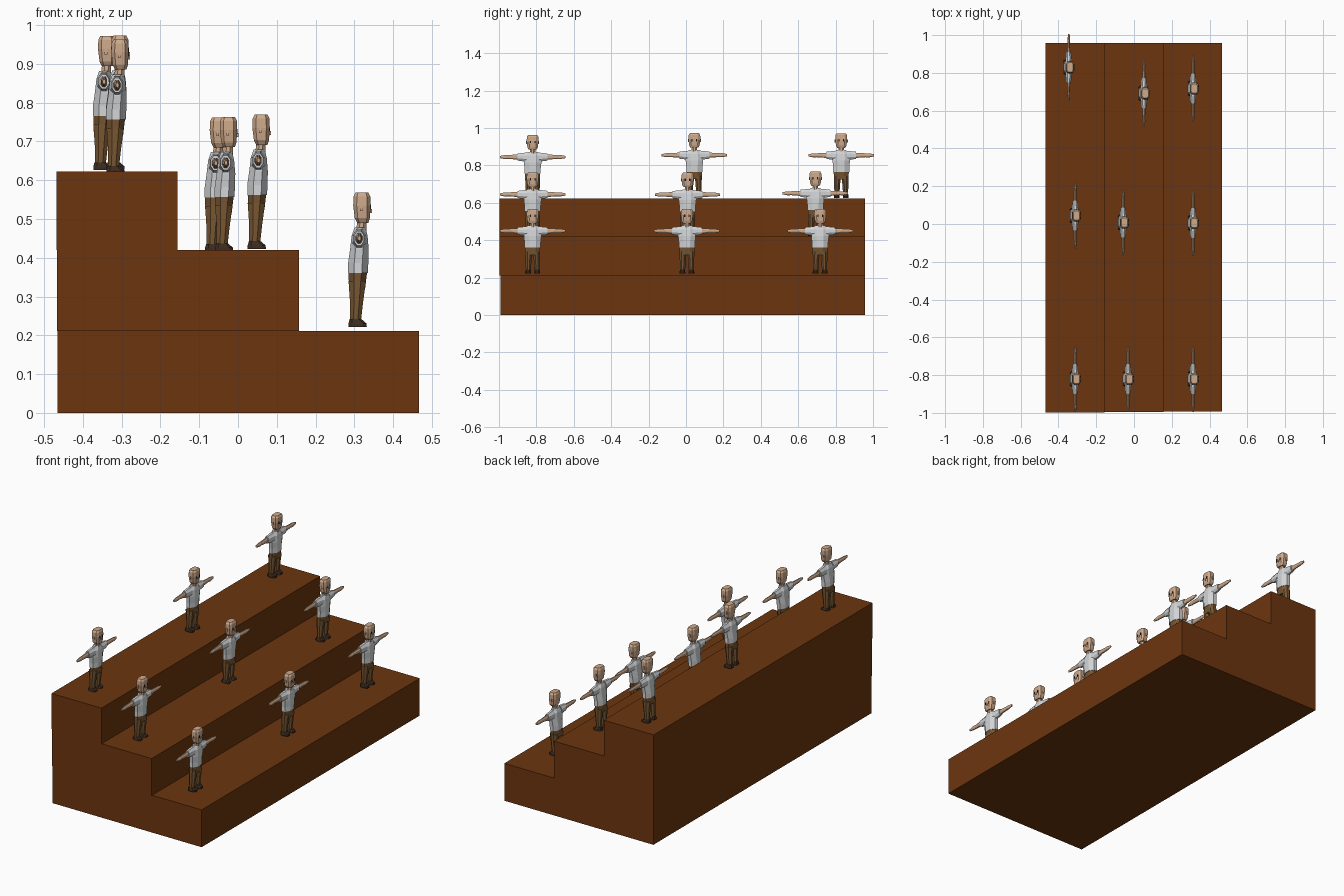
import bpy, bmesh


def material(name, rgb):
    m = bpy.data.materials.new(name)
    m.diffuse_color = (*rgb, 1)
    return m


WOOD = material("brown wood", (0.150, 0.036, 0.0045))
FIGURE_MATS = [
    material("skin", (0.62, 0.40, 0.26)),
    material("white shirt", (0.66, 0.67, 0.68)),
    material("brown trousers", (0.19, 0.095, 0.032)),
    material("dark shoes", (0.045, 0.025, 0.014)),
    material("black eyes", (0.01, 0.008, 0.008)),
]
SKIN, SHIRT, TROUSERS, SHOES, EYES = range(5)


def add_object(name, bm, mats):
    bmesh.ops.recalc_face_normals(bm, faces=bm.faces)
    mesh = bpy.data.meshes.new(name)
    bm.to_mesh(mesh)
    bm.free()
    for m in mats:
        mesh.materials.append(m)
    ob = bpy.data.objects.new(name, mesh)
    bpy.context.collection.objects.link(ob)
    return ob


def box(bm, x0, x1, y0, y1, z0, z1, mat=0):
    v = bmesh.ops.create_cube(bm, size=1)["verts"]
    for p in v:
        p.co = ((x0 if p.co.x < 0 else x1), (y0 if p.co.y < 0 else y1),
                (z0 if p.co.z < 0 else z1))
    for f in {f for p in v for f in p.link_faces}:
        f.material_index = mat


def loft(bm, sections, mat, place, cut=0.3):
    """Join eight-sided sections (t, a0, a1, b0, b1); place maps (t, a, b) to xyz."""
    rings = []
    for t, a0, a1, b0, b1 in sections:
        ca, cb = (a1 - a0) * cut, (b1 - b0) * cut
        pts = [(a0 + ca, b0), (a1 - ca, b0), (a1, b0 + cb), (a1, b1 - cb),
               (a1 - ca, b1), (a0 + ca, b1), (a0, b1 - cb), (a0, b0 + cb)]
        rings.append([bm.verts.new(place(t, a, b)) for a, b in pts])
    faces = [bm.faces.new(rings[0]), bm.faces.new(rings[-1])]
    for r, s in zip(rings, rings[1:]):
        for i in range(8):
            j = (i + 1) % 8
            faces.append(bm.faces.new((r[i], r[j], s[j], s[i])))
    for f in faces:
        f.material_index = mat


# Three stacked steps
for name, x0, x1, y0, z0, z1 in (
        ("bottom_step", -0.466, 0.467, -0.992, 0.0, 0.211),
        ("middle_step", -0.467, 0.157, -0.996, 0.211, 0.420),
        ("top_step", -0.468, -0.156, -0.998, 0.420, 0.622)):
    bm = bmesh.new()
    box(bm, x0, x1, y0, 0.957, z0, z1)
    add_object(name, bm, [WOOD])

# One figure with arms held out, facing +x, feet on z = 0
bm = bmesh.new()
up = lambda t, a, b: (a, b, t)

# Head, neck, shirt body and hips
loft(bm, [(0.268, -0.008, 0.021, -0.021, 0.021), (0.280, -0.014, 0.025, -0.028, 0.028),
          (0.312, -0.018, 0.027, -0.032, 0.032), (0.336, -0.017, 0.026, -0.031, 0.031),
          (0.346, -0.012, 0.021, -0.024, 0.024)], SKIN, up, 0.2)
loft(bm, [(0.245, -0.011, 0.016, -0.015, 0.015),
          (0.275, -0.007, 0.016, -0.014, 0.014)], SKIN, up)
loft(bm, [(0.139, -0.031, 0.020, -0.043, 0.043), (0.165, -0.031, 0.021, -0.043, 0.043),
          (0.200, -0.026, 0.022, -0.047, 0.047), (0.235, -0.022, 0.019, -0.047, 0.047),
          (0.256, -0.015, 0.014, -0.026, 0.026)], SHIRT, up)
loft(bm, [(0.100, -0.029, 0.013, -0.038, 0.038),
          (0.143, -0.030, 0.018, -0.041, 0.041)], TROUSERS, up)

for s in (1, -1):
    # Leg and shoe
    side = lambda t, a, b: (a, s * b, t)
    loft(bm, [(0.014, -0.026, 0.002, 0.010, 0.036), (0.060, -0.026, 0.007, 0.007, 0.038),
              (0.118, -0.030, 0.015, 0.002, 0.040)], TROUSERS, side)
    loft(bm, [(0.0, -0.030, 0.017, 0.008, 0.040), (0.009, -0.030, 0.016, 0.009, 0.040),
              (0.020, -0.027, 0.003, 0.011, 0.037)], SHOES, side, 0.2)
    # Sleeve, then bare arm and hand
    out = lambda t, a, b: (a, s * t, b)
    loft(bm, [(0.030, -0.020, 0.015, 0.200, 0.252), (0.055, -0.018, 0.012, 0.206, 0.250),
              (0.080, -0.016, 0.010, 0.209, 0.247)], SHIRT, out)
    loft(bm, [(0.075, -0.012, 0.006, 0.214, 0.242), (0.130, -0.010, 0.004, 0.218, 0.239),
              (0.148, -0.009, 0.005, 0.217, 0.239), (0.175, -0.006, 0.002, 0.222, 0.234)],
         SKIN, out)
    # Ear and eye
    box(bm, -0.001, 0.006, s * 0.028, s * 0.035, 0.298, 0.314, SKIN)
    box(bm, 0.020, 0.0278, s * 0.009, s * 0.015, 0.302, 0.315, EYES)
# Nose
box(bm, 0.022, 0.030, -0.003, 0.003, 0.294, 0.304, SKIN)

first = add_object("standing_figure", bm, FIGURE_MATS)

# Three figures on each step
spots = [(-0.343, 0.830, 0.626), (-0.309, 0.045, 0.627), (-0.309, -0.820, 0.617),
         (0.055, 0.692, 0.423), (-0.055, 0.008, 0.416), (-0.029, -0.820, 0.417),
         (0.315, 0.717, 0.222), (0.315, 0.005, 0.222), (0.315, -0.820, 0.222)]
for i, spot in enumerate(spots):
    ob = first
    if i:
        ob = first.copy()
        bpy.context.collection.objects.link(ob)
    ob.location = spot
